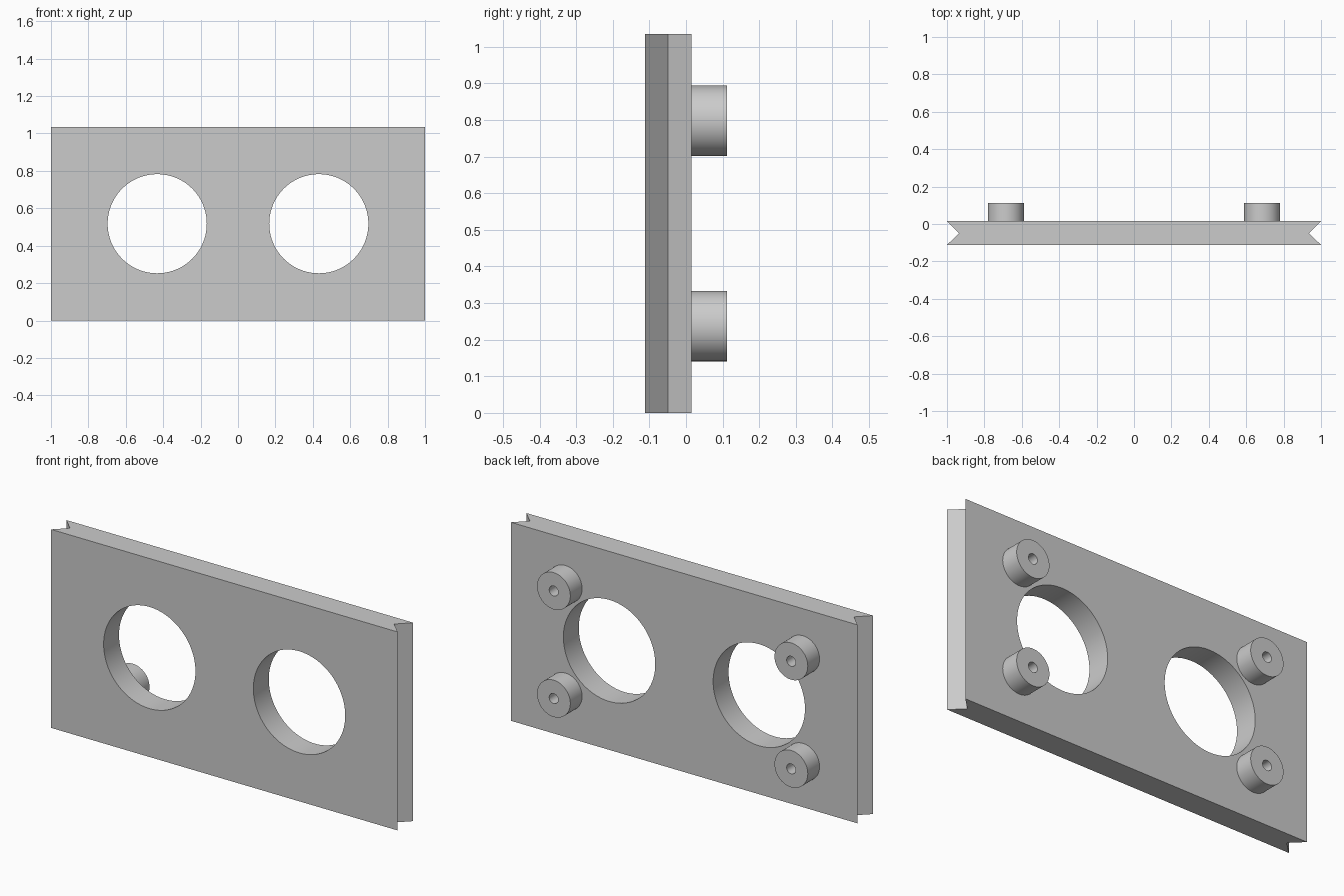
import bpy
import bmesh
from math import radians
from mathutils import Matrix

HEIGHT = 1.035
FRONT, BACK, GROOVE = -0.112, 0.015, -0.049

cube = bpy.data.objects.get("Cube")
if cube:
    bpy.data.objects.remove(cube, do_unlink=True)

grey = bpy.data.materials.new("plain grey")
grey.use_nodes = True
colour = (0.6, 0.6, 0.6, 1)
grey.diffuse_color = colour
grey.node_tree.nodes["Principled BSDF"].inputs["Base Color"].default_value = colour


def add_object(name, bm):
    bmesh.ops.recalc_face_normals(bm, faces=bm.faces)
    mesh = bpy.data.meshes.new(name)
    bm.to_mesh(mesh)
    bm.free()
    mesh.materials.append(grey)
    obj = bpy.data.objects.new(name, mesh)
    bpy.context.collection.objects.link(obj)
    return obj


def smooth(obj):
    bpy.ops.object.select_all(action='DESELECT')
    obj.select_set(True)
    bpy.context.view_layer.objects.active = obj
    bpy.ops.object.shade_smooth_by_angle(angle=radians(30))


# Plate: outline with a V groove in each end, extruded upwards
bm = bmesh.new()
half = [(1, FRONT), (0.935, GROOVE), (1, BACK)]
outline = half + [(-x, y) for x, y in reversed(half)]
base = bm.faces.new([bm.verts.new((x, y, 0)) for x, y in outline])
extruded = bmesh.ops.extrude_face_region(bm, geom=[base], use_keep_orig=True)
top = [v for v in extruded["geom"] if isinstance(v, bmesh.types.BMVert)]
bmesh.ops.translate(bm, verts=top, vec=(0, 0, HEIGHT))
plate = add_object("plate", bm)

# Two large round openings
bm = bmesh.new()
for side in (-1, 1):
    place = Matrix.Translation((side * 0.432, 0, HEIGHT / 2)) @ Matrix.Rotation(radians(-90), 4, 'X')
    bmesh.ops.create_cone(bm, cap_ends=True, segments=96, radius1=0.265,
                          radius2=0.265, depth=1, matrix=place)
cutter = add_object("opening_cutter", bm)
cut = plate.modifiers.new("openings", 'BOOLEAN')
cut.operation = 'DIFFERENCE'
cut.solver = 'EXACT'
cut.object = cutter
bpy.context.view_layer.objects.active = plate
bpy.ops.object.modifier_apply(modifier=cut.name)
bpy.data.objects.remove(cutter, do_unlink=True)
smooth(plate)


# Hollow mounting bosses on the back
def boss(name, x, z):
    bm = bmesh.new()
    outer, inner, length = 0.096, 0.026, 0.097
    profile = [(outer, 0), (outer, length), (inner, length), (inner, 0)]
    verts = [bm.verts.new((r, 0, h)) for r, h in profile]
    edges = [bm.edges.new(pair) for pair in zip(verts, verts[1:])]
    bmesh.ops.spin(bm, geom=verts + edges, cent=(0, 0, 0), axis=(0, 0, 1),
                   angle=radians(360), steps=64)
    bmesh.ops.remove_doubles(bm, verts=bm.verts, dist=0.0001)
    bmesh.ops.recalc_face_normals(bm, faces=bm.faces)
    # Make sure the open tube faces outwards
    bm.faces.ensure_lookup_table()
    rim = max(bm.faces, key=lambda f: f.calc_center_median().z)
    if rim.normal.z < 0:
        bmesh.ops.reverse_faces(bm, faces=bm.faces)
    obj = add_object(name, bm)
    obj.rotation_euler.x = radians(-90)
    obj.location = (x, BACK, z)
    smooth(obj)


for side, x in (("left", 0.685), ("right", -0.685)):
    for level, z in (("lower", 0.237), ("upper", 0.798)):
        boss(f"{level}_{side}_boss", x, z)
